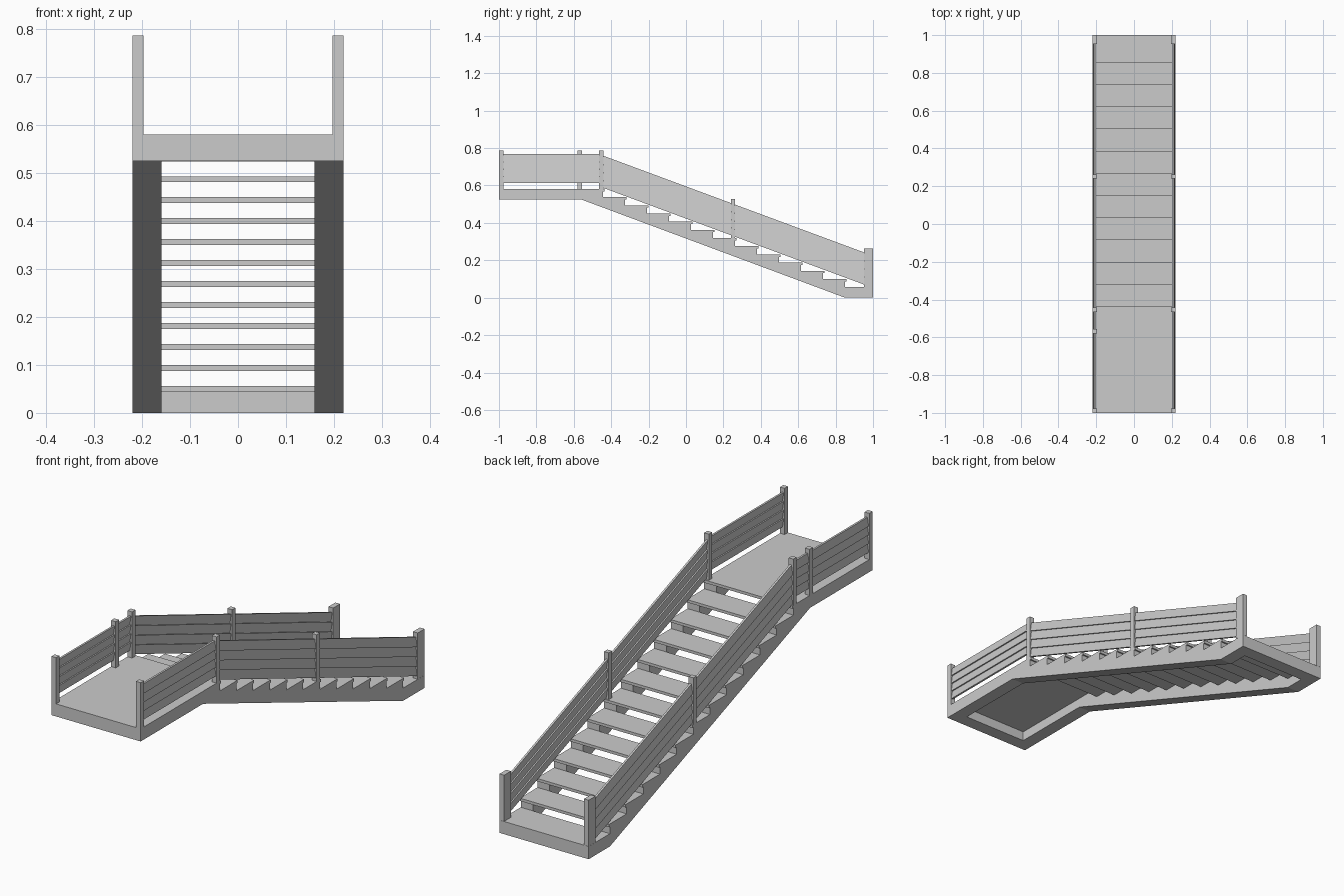
import bpy, bmesh

if "Cube" in bpy.data.objects:
    bpy.data.objects.remove(bpy.data.objects["Cube"])

RUN, RISE = 0.1175, 0.0437          # step going and height
TOP, T = 0.581, 0.0125              # landing height, tread thickness
Y0, N = -0.4425, 12                 # first riser, number of treads
W, INNER = 0.22, 0.16               # half width, inner face of stringers


def mesh_object(name, bm):
    bmesh.ops.recalc_face_normals(bm, faces=bm.faces)
    me = bpy.data.meshes.new(name)
    bm.to_mesh(me)
    bm.free()
    ob = bpy.data.objects.new(name, me)
    bpy.context.collection.objects.link(ob)
    return ob


def loft(name, a, b):
    """Solid between two matching outlines."""
    bm = bmesh.new()
    va = [bm.verts.new(p) for p in a]
    vb = [bm.verts.new(p) for p in b]
    bm.faces.new(va)
    bm.faces.new(vb[::-1])
    for i in range(len(va)):
        j = (i + 1) % len(va)
        bm.faces.new((va[i], va[j], vb[j], vb[i]))
    return mesh_object(name, bm)


def box(name, x0, x1, y0, y1, z0, z1):
    ring = [(x0, y0), (x1, y0), (x1, y1), (x0, y1)]
    return loft(name, [(x, y, z0) for x, y in ring], [(x, y, z1) for x, y in ring])


# Stepped stringer outline, carried under the landing
outline = [(-1, 0.525), (-1, TOP - T), (Y0, TOP - T)]
for k in range(1, N + 1):
    y, z = Y0 + (k - 1) * RUN, TOP - k * RISE - T
    outline += [(y, z), (1 if k == N else y + RUN, z)]
outline += [(1, 0), (0.85, 0), (-0.56, 0.525)]
for s, side in ((-1, "left"), (1, "right")):
    loft(f"stringer_{side}", [(s * INNER, y, z) for y, z in outline],
         [(s * W, y, z) for y, z in outline])

# Landing deck, treads and end beams
box("landing_deck", -W, W, -1, Y0 + 0.007, TOP - T, TOP)
for k in range(1, N + 1):
    y, z = Y0 + (k - 1) * RUN, TOP - k * RISE
    box(f"tread_{k}", -W, W, y, 1 if k == N else y + RUN + 0.007, z - T, z)
box("landing_beam", -INNER, INNER, -1, -0.94, 0.525, TOP - T)
box("bottom_beam", -INNER, INNER, 0.94, 1, 0, TOP - N * RISE - T)


def boards(name, s, y0, z0, y1, z1, height):
    """Four lapped boards between two posts; z0 and z1 are the bottom edge."""
    h = height / 4
    for i in range(4):
        lo, hi = i * h, (i + 1) * h
        sec = [(0.208, lo), (0.217, lo), (0.211, hi), (0.202, hi)]
        loft(f"{name}_{i + 1}", [(s * x, y0, z0 + v) for x, v in sec],
             [(s * x, y1, z1 + v) for x, v in sec])


# Railings: (y start, y end, base, top) of each post
posts = [(-1, -0.977, TOP, 0.787), (-0.465, -0.442, TOP, 0.787),
         (0.24, 0.263, 0.318, 0.527), (0.952, 1, 0.057, 0.263)]
for s, side in ((-1, "left"), (1, "right")):
    extra = [(-0.58, -0.557, TOP, 0.787)] if s < 0 else []
    for i, (a, b, z0, z1) in enumerate(posts + extra):
        x0, x1 = sorted((s * 0.197, s * W))
        box(f"post_{side}_{i + 1}", x0, x1, a, b, z0, z1)
    boards(f"landing_board_{side}", s, -0.98, 0.612, -0.46, 0.612, 0.155)
    boards(f"stair_board_{side}", s, -0.445, 0.588, 0.955, 0.069, 0.172)
